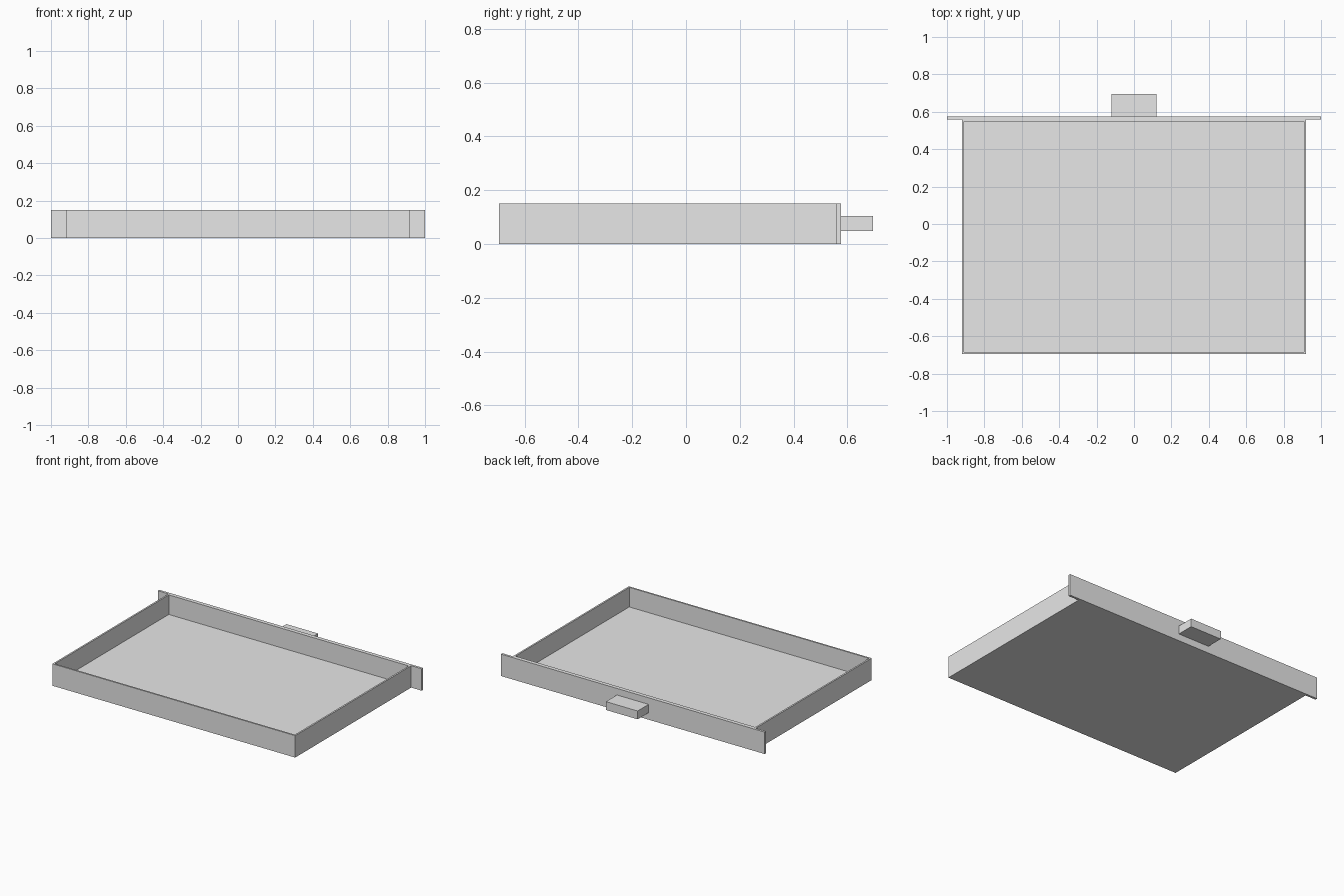
import bpy
import bmesh
from mathutils import Vector

cube = bpy.data.objects.get("Cube")
if cube:
    bpy.data.objects.remove(cube, do_unlink=True)

grey = bpy.data.materials.new("light_grey")
grey.use_nodes = True
colour = (0.8, 0.8, 0.8, 1)
grey.diffuse_color = colour
grey.node_tree.nodes["Principled BSDF"].inputs["Base Color"].default_value = colour


def box(name, low, high, rim=0, floor=0):
    """Box between two corners; a rim hollows it from the top down to the floor."""
    low, high = Vector(low), Vector(high)
    bm = bmesh.new()
    bmesh.ops.create_cube(bm, size=1)
    for v in bm.verts:
        v.co = (low + high) / 2 + v.co * (high - low)
    if rim:
        top = max(bm.faces, key=lambda f: f.calc_center_median().z)
        bmesh.ops.inset_region(bm, faces=[top], thickness=rim)
        well = bmesh.ops.extrude_discrete_faces(bm, faces=[top])["faces"][0]
        for v in well.verts:
            v.co.z = low.z + floor
    mesh = bpy.data.meshes.new(name)
    bm.to_mesh(mesh)
    bm.free()
    mesh.materials.append(grey)
    obj = bpy.data.objects.new(name, mesh)
    bpy.context.collection.objects.link(obj)
    return obj


# Open tray, end panel and pull handle
box("drawer_tray", (-0.92, -0.695, 0), (0.92, 0.56, 0.15), rim=0.016, floor=0.016)
box("drawer_panel", (-1, 0.56, 0), (1, 0.576, 0.15))
box("pull_handle", (-0.12, 0.576, 0.048), (0.12, 0.695, 0.105))
